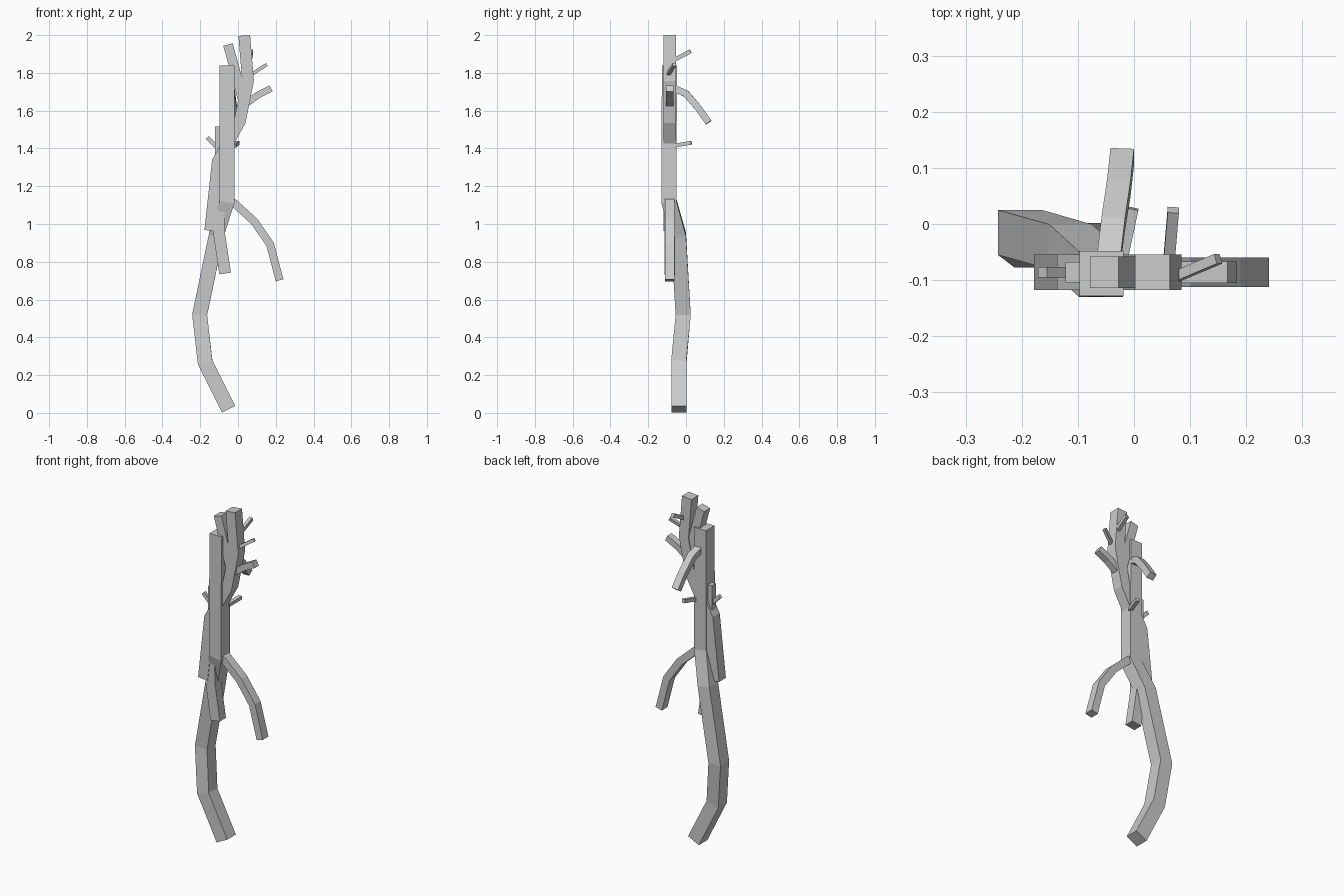
import bpy, bmesh
from mathutils import Vector

X, Y = Vector((1, 0, 0)), Vector((0, 1, 0))


def limb(name, path, hu, hv, ref=Y):
    """Four-sided mitred tube; hu = half width along ref, hv = half width across."""
    pts = [Vector(p) for p in path]
    dirs = [(b - a).normalized() for a, b in zip(pts, pts[1:])]
    bm = bmesh.new()
    rings = []
    for i, p in enumerate(pts):
        d0, d1 = dirs[max(i - 1, 0)], dirs[min(i, len(dirs) - 1)]
        t = (d0 + d1).normalized()
        u = (ref - t * ref.dot(t)).normalized()
        v = t.cross(u)
        k = 1 / max(t.dot(d1), 0.5)          # keep thickness through bends
        rings.append([bm.verts.new(p + u * a * hu + v * b * hv * k)
                      for a, b in ((-1, -1), (1, -1), (1, 1), (-1, 1))])
    for r, s in zip(rings, rings[1:]):
        for j in range(4):
            m = (j + 1) % 4
            bm.faces.new((r[j], r[m], s[m], s[j]))
    bm.faces.new(rings[0][::-1])
    bm.faces.new(rings[-1])
    bmesh.ops.recalc_face_normals(bm, faces=bm.faces)
    mesh = bpy.data.meshes.new(name)
    bm.to_mesh(mesh)
    bm.free()
    bpy.context.collection.objects.link(bpy.data.objects.new(name, mesh))


# Main stem, curving up from the ground
limb("trunk", [(-0.05, -0.038, 0.02), (-0.174, -0.038, 0.268), (-0.203, -0.015, 0.52),
               (-0.115, -0.04, 0.94), (-0.058, -0.09, 1.12), (-0.058, -0.088, 1.84)],
     0.04, 0.039)

# Second stem crossing the trunk, and its fork
limb("crossing_stem", [(-0.147, -0.086, 0.965), (-0.107, -0.086, 1.33), (0.01, -0.086, 1.545),
                       (0.053, -0.086, 1.76), (0.033, -0.086, 1.998)], 0.032, 0.031)
limb("fork_stem", [(0.03, -0.086, 1.64), (-0.012, -0.086, 1.80), (-0.053, -0.086, 1.95)],
     0.028, 0.026)

# Drooping branches
limb("lower_branch", [(-0.105, -0.087, 1.12), (-0.1, -0.087, 0.95), (-0.068, -0.087, 0.738)],
     0.028, 0.031)
limb("right_branch", [(-0.08, -0.086, 1.135), (-0.02, -0.086, 1.11), (0.085, -0.086, 1.015),
                      (0.17, -0.086, 0.893), (0.22, -0.086, 0.702)], 0.026, 0.021)
limb("back_branch", [(-0.047, -0.08, 1.725), (-0.037, 0.0, 1.69), (-0.027, 0.065, 1.615),
                     (-0.021, 0.12, 1.537)], 0.021, 0.018, X)

# Side branch and twigs
limb("right_side_branch", [(0.04, -0.086, 1.635), (0.105, -0.086, 1.682),
                           (0.175, -0.086, 1.718)], 0.019, 0.018)
twigs = [
    ("right_twig", (0.06, -0.1, 1.785), (0.15, -0.062, 1.843), 0.009, 0.009, Y),
    ("upper_back_twig", (0.062, -0.07, 1.865), (0.07, 0.025, 1.915), 0.01, 0.011, X),
    ("lower_back_twig", (-0.022, -0.06, 1.415), (-0.003, 0.028, 1.43), 0.011, 0.01, X),
    ("left_twig", (-0.09, -0.086, 1.385), (-0.163, -0.086, 1.458), 0.009, 0.011, Y),
    ("upright_twig", (-0.108, -0.086, 1.36), (-0.108, -0.086, 1.515), 0.018, 0.014, Y),
]
for name, a, b, hu, hv, ref in twigs:
    limb(name, [a, b], hu, hv, ref)
